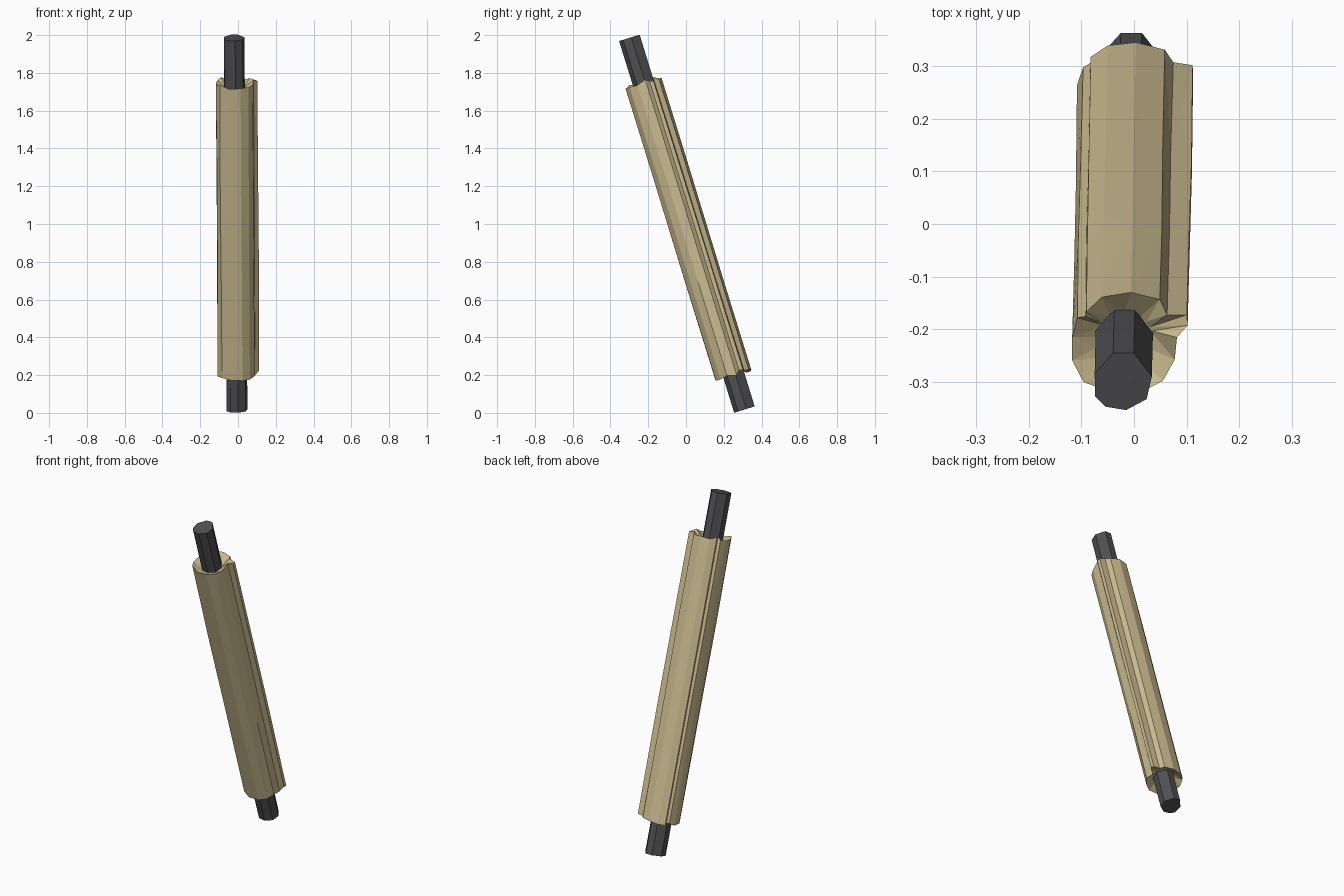
import bpy, bmesh, math, random
from mathutils import Vector

if "Cube" in bpy.data.objects:
    bpy.data.objects.remove(bpy.data.objects["Cube"])

random.seed(4)
TILT = math.radians(17.2)
AXIS = Vector((0, -math.sin(TILT), math.cos(TILT)))
SIDE = Vector((0, math.cos(TILT), math.sin(TILT)))
MIDDLE = Vector((0, 0, 1))


def place(u, v, s):
    """Cross-section point (u, v) at distance s along the tilted axis."""
    return MIDDLE + Vector((u, 0, 0)) + SIDE * v + AXIS * s


def loft(name, rings, colour):
    """Skin a list of equal-length rings and cap both ends, flat shaded."""
    bm = bmesh.new()
    loops = [[bm.verts.new(place(*p)) for p in ring] for ring in rings]
    n = len(loops[0])
    for a, b in zip(loops, loops[1:]):
        for i in range(n):
            j = (i + 1) % n
            bm.faces.new((a[i], a[j], b[j], b[i]))
    bm.faces.new(loops[0][::-1])
    bm.faces.new(loops[-1])
    bmesh.ops.triangulate(bm, faces=[f for f in bm.faces if len(f.verts) == 4])
    bmesh.ops.recalc_face_normals(bm, faces=bm.faces)
    mesh = bpy.data.meshes.new(name)
    bm.to_mesh(mesh)
    bm.free()
    mat = bpy.data.materials.new(name + "_material")
    mat.diffuse_color = colour
    mat.use_nodes = True
    mat.node_tree.nodes["Principled BSDF"].inputs["Base Color"].default_value = mat.diffuse_color
    mesh.materials.append(mat)
    obj = bpy.data.objects.new(name, mesh)
    bpy.context.collection.objects.link(obj)
    return obj


# Dark inner rod, seven uneven sides
rod = [(0.055, 0.015), (0.02, 0.062), (-0.02, 0.062), (-0.056, 0.02),
       (-0.055, -0.025), (-0.035, -0.045), (0.005, -0.052), (0.045, -0.03)]
loft("inner_rod", [[(u - 0.005, v, -1.03) for u, v in rod],
                   [(u * 0.98 - 0.02, v, 1.03) for u, v in rod]],
     (0.08, 0.08, 0.085, 1))

# Rolled wrap: round outline with a lifted flap on the right, fine seam on the left
wrap = [(0.088, 0.02), (0.11, 0.04), (0.108, 0.06), (0.07, 0.064),
        (0.055, 0.09), (0.0, 0.103), (-0.055, 0.095), (-0.085, 0.07),
        (-0.086, 0.062), (-0.102, 0.055), (-0.112, 0.015), (-0.11, -0.03),
        (-0.09, -0.07), (-0.04, -0.095), (0.02, -0.095), (0.06, -0.07),
        (0.085, -0.03)]
FLAP = (1, 2)


def wrap_ring(s, shift, ragged, inset):
    ring = []
    for i, (u, v) in enumerate(wrap):
        ds = random.uniform(-ragged, ragged) + (inset if i in FLAP else 0)
        k = 1 + random.uniform(-0.02, 0.02)
        ring.append((u * k + shift, v * k, s + ds))
    return ring


def hub_ring(s, shift):
    """Sunken inner edge of the wrap where it meets the rod."""
    ring = []
    for u, v in wrap:
        k = 0.056 / math.hypot(u, v)
        ring.append((u * k + shift, v * k, s))
    return ring


loft("rolled_wrap", [hub_ring(-0.805, -0.007),
                     wrap_ring(-0.84, 0.004, 0.01, 0.02),
                     wrap_ring(-0.25, 0.0, 0.05, 0),
                     wrap_ring(0.3, -0.003, 0.05, 0),
                     wrap_ring(0.785, -0.006, 0.01, 0),
                     hub_ring(0.75, -0.018)],
     (0.60, 0.50, 0.28, 1))
